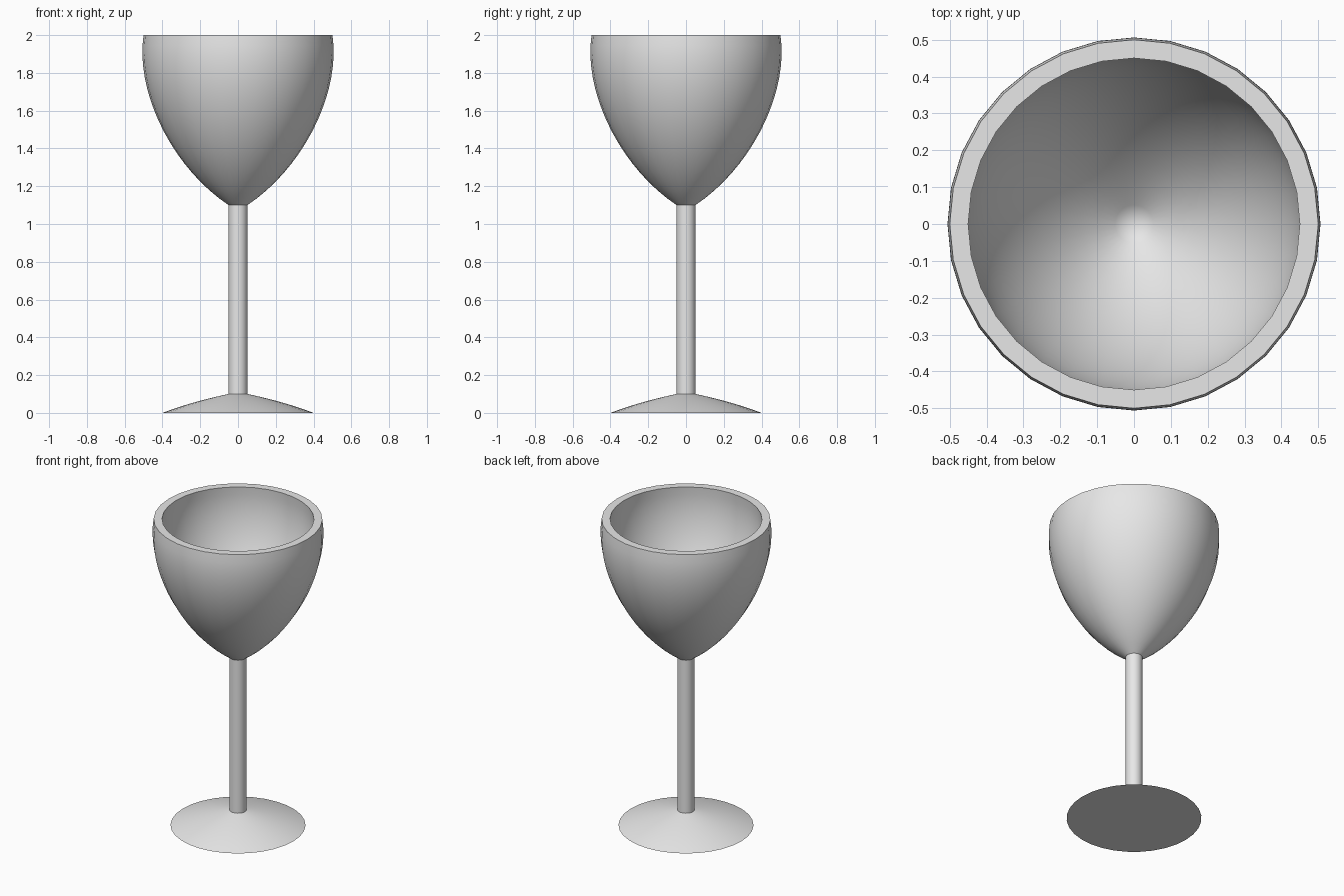
import bpy
import math
from mathutils import Vector
from mathutils.geometry import interpolate_bezier

cube = bpy.data.objects.get("Cube")
if cube:
    bpy.data.objects.remove(cube, do_unlink=True)

SEGMENTS = 32

glass = bpy.data.materials.new("light grey")
glass.use_nodes = True
glass.diffuse_color = (0.8, 0.8, 0.8, 1)
glass.node_tree.nodes["Principled BSDF"].inputs["Base Color"].default_value = (0.8, 0.8, 0.8, 1)


def curve(start, handle_a, handle_b, end, count):
    """Points (radius, height) along a smooth curve."""
    pts = [Vector((r, 0, z)) for r, z in (start, handle_a, handle_b, end)]
    return [(p.x, p.z) for p in interpolate_bezier(*pts, count)]


def lathe(name, profile):
    """Spin a (radius, height) profile, listed from bottom outside upward, around z."""
    verts, rings, faces = [], [], []
    for r, z in profile:
        first = len(verts)
        if r < 1e-5:
            verts.append((0, 0, z))
            rings.append([first] * SEGMENTS)
        else:
            for i in range(SEGMENTS):
                a = math.tau * i / SEGMENTS
                verts.append((r * math.cos(a), r * math.sin(a), z))
            rings.append(list(range(first, first + SEGMENTS)))
    for low, high in zip(rings, rings[1:]):
        for i in range(SEGMENTS):
            j = (i + 1) % SEGMENTS
            corners = (low[i], low[j], high[j], high[i])
            faces.append(list(dict.fromkeys(corners)))
    mesh = bpy.data.meshes.new(name)
    mesh.from_pydata(verts, [], faces)
    mesh.materials.append(glass)
    mesh.update()
    obj = bpy.data.objects.new(name, mesh)
    bpy.context.collection.objects.link(obj)
    bpy.ops.object.select_all(action="DESELECT")
    obj.select_set(True)
    bpy.context.view_layer.objects.active = obj
    bpy.ops.object.shade_smooth_by_angle(angle=math.radians(30))
    return obj


# Foot: flat disc below, gently domed above
lathe("foot", [(0, 0)] + curve((0.4, 0), (0.28, 0.045), (0.17, 0.075), (0.05, 0.1), 10))

# Stem
lathe("stem", [(0.05, 0.1), (0.05, 1.1)])

# Bowl: outer wall, flat rim, inner wall down to a point
outer = curve((0.05, 1.1), (0.35, 1.3), (0.545, 1.7), (0.5, 2), 18)
inner = curve((0.45, 2), (0.49, 1.7), (0.3, 1.32), (0, 1.14), 18)
lathe("bowl", outer + inner)
